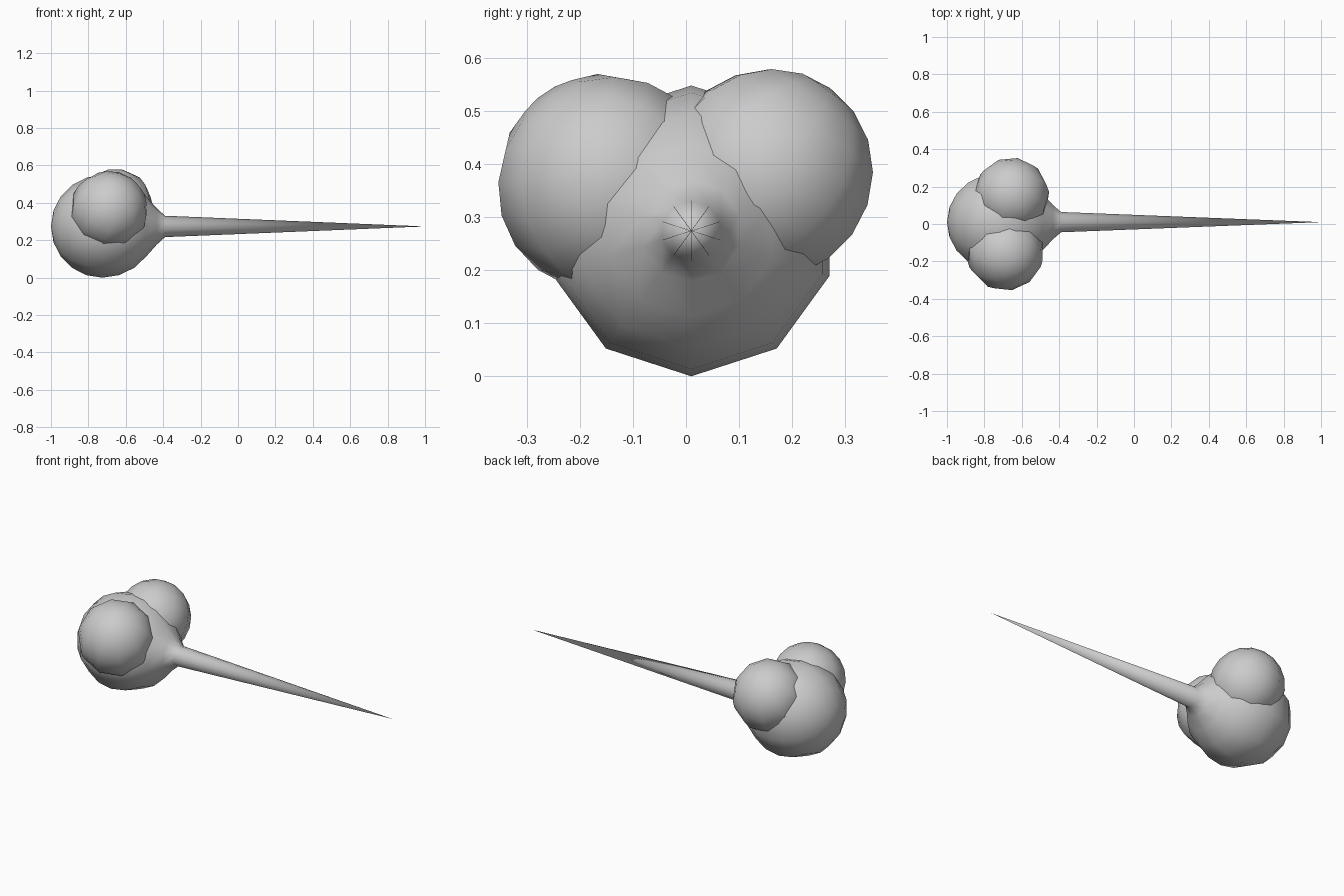
import bpy, bmesh, math
from mathutils import Vector, Euler

if "Cube" in bpy.data.objects:
    bpy.data.objects.remove(bpy.data.objects["Cube"])

SIDES = 10


def finish(bm, name):
    bmesh.ops.recalc_face_normals(bm, faces=bm.faces)
    mesh = bpy.data.meshes.new(name)
    bm.to_mesh(mesh)
    bm.free()
    for p in mesh.polygons:
        p.use_smooth = True
    obj = bpy.data.objects.new(name, mesh)
    bpy.context.collection.objects.link(obj)
    return obj


def lathe_x(name, profile, y, z):
    """Revolve (x, radius) points around a line parallel to x; both ends close to a point."""
    bm = bmesh.new()
    start = bm.verts.new((profile[0][0], y, z))
    end = bm.verts.new((profile[-1][0], y, z))
    rings = []
    for x, r in profile[1:-1]:
        angles = [math.tau * i / SIDES for i in range(SIDES)]
        rings.append([bm.verts.new((x, y + r * math.sin(a), z + r * math.cos(a))) for a in angles])
    for i in range(SIDES):
        j = (i + 1) % SIDES
        bm.faces.new((start, rings[0][i], rings[0][j]))
        for a, b in zip(rings, rings[1:]):
            bm.faces.new((a[i], b[i], b[j], a[j]))
        bm.faces.new((rings[-1][i], end, rings[-1][j]))
    return finish(bm, name)


def lobe(name, center, radius, rotation):
    bm = bmesh.new()
    bmesh.ops.create_uvsphere(bm, u_segments=SIDES, v_segments=10, radius=radius)
    obj = finish(bm, name)
    obj.location = Vector(center)
    obj.rotation_euler = Euler([math.radians(a) for a in rotation])
    return obj


# Round body flowing into a long tapering spike
R, CX = 0.274, -0.726
profile = []
for k in range(9):
    a = math.radians(180 - 18 * k)
    stretch = 1.06 if k > 5 else 1.0
    profile.append((CX + R * math.cos(a) * stretch, R * math.sin(a)))
profile += [(-0.433, 0.096), (-0.39, 0.057), (1.0, 0.0)]
lathe_x("body_with_spike", profile, 0.01, 0.274)

# Two smaller lobes on the upper sides
lobe("front_lobe", (-0.69, -0.148, 0.362), 0.209, (35, 15, 10))
lobe("back_lobe", (-0.655, 0.153, 0.38), 0.202, (-35, 10, 20))
